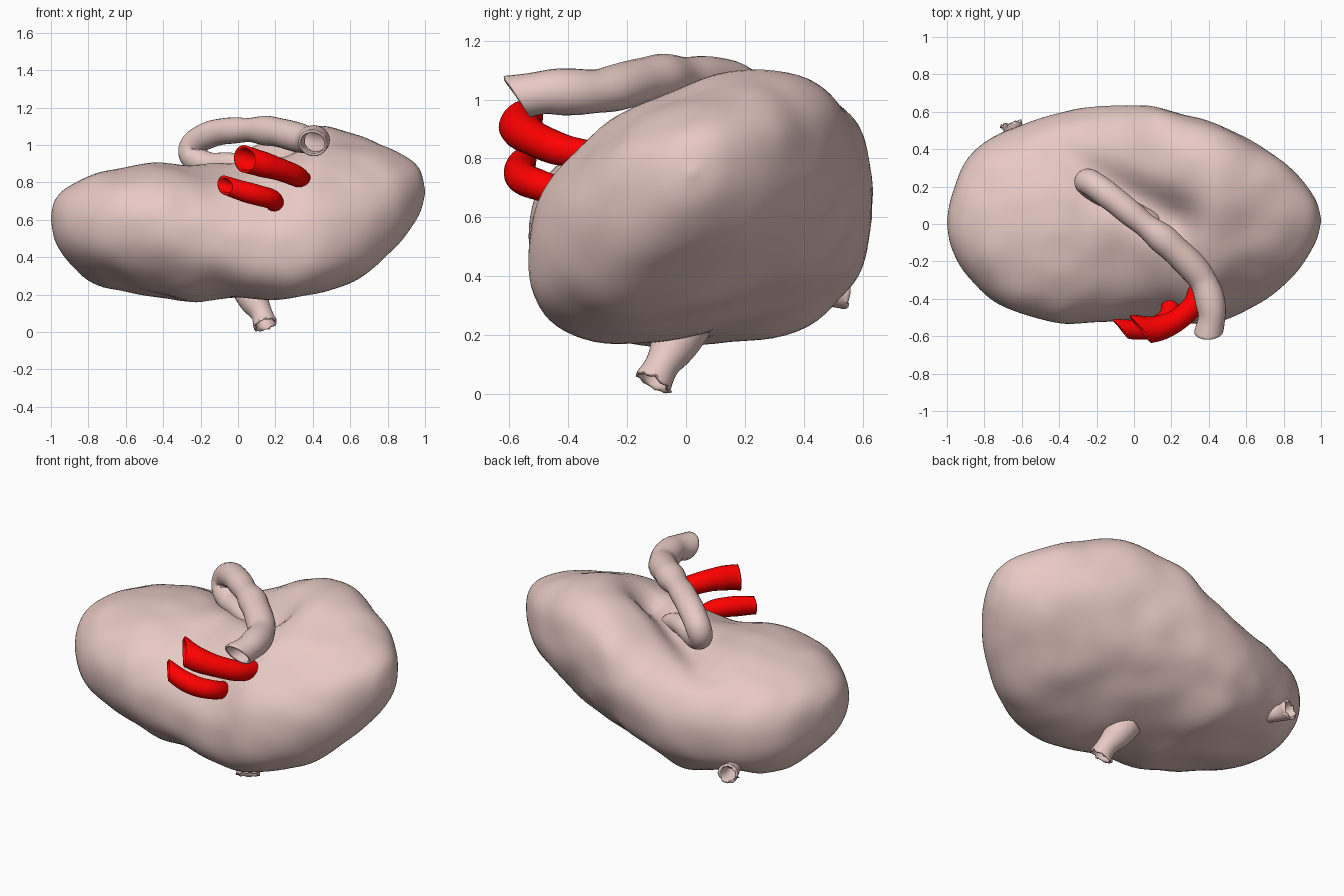
import bpy, bmesh, math, random
from mathutils import Vector, noise

if "Cube" in bpy.data.objects:
    bpy.data.objects.remove(bpy.data.objects["Cube"])

random.seed(4)


def spline(pts, steps):
    """Catmull-Rom samples through tuples of any length."""
    out = []
    n = len(pts)
    for i in range(n - 1):
        quad = [pts[max(i - 1, 0)], pts[i], pts[i + 1], pts[min(i + 2, n - 1)]]
        for k in range(steps):
            t = k / steps
            out.append([0.5 * (2 * b + (c - a) * t + (2 * a - 5 * b + 4 * c - d) * t * t
                               + (3 * b - a - 3 * c + d) * t ** 3)
                        for a, b, c, d in zip(*quad)])
    out.append(list(pts[-1]))
    return out


def material(name, colour):
    m = bpy.data.materials.new(name)
    m.diffuse_color = (*colour, 1)
    m.use_nodes = True
    m.node_tree.nodes["Principled BSDF"].inputs["Base Color"].default_value = m.diffuse_color
    return m


pink = material("tissue_pink", (0.80, 0.59, 0.545))
red = material("artery_red", (1.0, 0.0, 0.0))


def loft(name, rings, close, mat):
    """Skin a list of rings; optionally cap both ends."""
    bm = bmesh.new()
    rows = [[bm.verts.new(p) for p in r] for r in rings]
    n = len(rows[0])
    for a, b in zip(rows, rows[1:]):
        for j in range(n):
            k = (j + 1) % n
            bm.faces.new((a[j], a[k], b[k], b[j]))
    if close:
        bm.faces.new(rows[0])
        bm.faces.new(rows[-1])
    bmesh.ops.recalc_face_normals(bm, faces=bm.faces)
    for f in bm.faces:
        f.smooth = True
    me = bpy.data.meshes.new(name)
    bm.to_mesh(me)
    bm.free()
    me.materials.append(mat)
    ob = bpy.data.objects.new(name, me)
    bpy.context.collection.objects.link(ob)
    return ob


def vessel(name, path, cut=None, ragged=0.0, mat=pink, sides=24):
    """Hollow tube along (x, y, z, radius) points; cut is the plane normal of the open end."""
    s = spline(path, 8)
    P = [Vector(p[:3]) for p in s]
    rings, side = [], None
    for i, p in enumerate(P):
        tan = (P[min(i + 1, len(P) - 1)] - P[max(i - 1, 0)]).normalized()
        if side is None:
            side = tan.orthogonal()
        side = (side - tan * side.dot(tan)).normalized()
        up = tan.cross(side)
        r = s[i][3] * (1 + 0.15 * noise.noise(p * 8))
        ring = []
        for j in range(sides):
            a = math.tau * j / sides
            off = (side * math.cos(a) + up * math.sin(a)) * r
            slide = 0
            if cut:
                n = Vector(cut)
                slide = -off.dot(n) / tan.dot(n) * max(0, 1 - i / 10)
            if i == 0:
                slide += random.uniform(-1, 1) * ragged
            ring.append(p + off + tan * slide)
        rings.append(ring)
    ob = loft(name, rings, False, mat)
    m = ob.modifiers.new("wall", 'SOLIDIFY')
    m.thickness = 0.014
    m.offset = -1
    return ob


# Main organ: stations of x, front y, back y, bottom z, top z, lean in degrees
stations = [
    (-1.00, 0.00, 0.02, 0.60, 0.62, 0),
    (-0.975, -0.13, 0.15, 0.48, 0.71, -2),
    (-0.89, -0.28, 0.35, 0.36, 0.785, -4),
    (-0.72, -0.42, 0.49, 0.25, 0.86, -5),
    (-0.45, -0.52, 0.57, 0.20, 0.90, -2),
    (-0.25, -0.53, 0.62, 0.165, 0.90, 4),
    (-0.05, -0.52, 0.635, 0.18, 0.94, 13),
    (0.18, -0.53, 0.61, 0.16, 1.04, 22),
    (0.42, -0.53, 0.54, 0.20, 1.095, 23),
    (0.65, -0.43, 0.43, 0.285, 1.05, 22),
    (0.85, -0.28, 0.28, 0.46, 0.965, 18),
    (0.965, -0.11, 0.14, 0.62, 0.88, 12),
    (1.00, 0.01, 0.03, 0.74, 0.76, 8),
]


def power(v, e):
    return math.copysign(abs(v) ** e, v)


va, vb = Vector((-0.42, 0.38)), Vector((0.22, 0.02))
rings = []
for x, yf, yb, zb, zt, lean in spline(stations, 7):
    d = math.radians(lean)
    raw = []
    for j in range(80):
        t = math.tau * j / 80
        e = 0.90 - 0.04 * math.cos(t)      # rounder at the front
        c, q = power(math.cos(t), e), power(math.sin(t), e)
        raw.append((c, q * math.cos(d) + c * math.sin(d), q))
    top = max(r[1] for r in raw)
    ring = []
    for c, h, q in raw:
        p = Vector((x, (yf + yb) / 2 + (yb - yf) / 2 * c,
                    (zb + zt) / 2 + (zt - zb) / 2 * h / top))
        # valley on the upper face where the vessels enter
        f = Vector((p.x, p.y))
        u = min(1, max(0, (f - va).dot(vb - va) / (vb - va).length_squared))
        dist = (f - va - (vb - va) * u).length
        p.z -= max(0, q) * (0.05 + 0.08 * u) * math.exp(-(dist / 0.11) ** 2)
        # soft lumps, fading at the two tips
        fade = min(1, (1 - min(1, abs(x))) * 5)
        lump = (noise.noise(p * 3.2) * 0.014 + noise.noise(p * 5.5) * 0.014) * fade
        p.y += lump * c
        p.z += lump * q
        ring.append(p)
    rings.append(ring)
loft("organ_body", rings, True, pink)

# Long looping vessel over the top
vessel("looping_duct", [
    (0.40, -0.575, 1.01, 0.076), (0.415, -0.46, 1.025, 0.078), (0.36, -0.29, 1.03, 0.078),
    (0.20, -0.12, 1.07, 0.078), (0.04, 0.01, 1.08, 0.068), (-0.12, 0.14, 1.065, 0.068),
    (-0.23, 0.22, 1.01, 0.070), (-0.245, 0.215, 0.94, 0.066), (-0.16, 0.155, 0.90, 0.060),
    (-0.03, 0.08, 0.90, 0.055), (0.09, 0.02, 0.86, 0.052), (0.17, -0.02, 0.74, 0.05)],
    cut=(0, -0.8, -0.5))

# Two red arteries at the front, cut with upright planes
vessel("upper_artery", [
    (0.035, -0.56, 0.925, 0.068), (0.12, -0.56, 0.90, 0.066), (0.22, -0.52, 0.87, 0.062),
    (0.31, -0.44, 0.835, 0.058), (0.34, -0.34, 0.81, 0.055), (0.33, -0.22, 0.77, 0.05)],
    cut=(-0.77, -0.6, 0.1), mat=red)
vessel("lower_artery", [
    (-0.07, -0.56, 0.785, 0.052), (0.02, -0.565, 0.755, 0.054), (0.11, -0.55, 0.73, 0.054),
    (0.18, -0.50, 0.71, 0.052), (0.20, -0.41, 0.68, 0.045)],
    cut=(-0.77, -0.6, 0.1), mat=red)

# Cut-off stubs underneath and at the back
vessel("bottom_stub", [
    (0.145, -0.11, 0.045, 0.070), (0.125, -0.08, 0.10, 0.062),
    (0.09, -0.045, 0.16, 0.075), (0.05, 0.0, 0.24, 0.09)], ragged=0.010)
vessel("back_stub", [
    (-0.655, 0.535, 0.345, 0.055), (-0.64, 0.48, 0.345, 0.048),
    (-0.61, 0.41, 0.36, 0.055), (-0.57, 0.32, 0.40, 0.065)], ragged=0.012)
